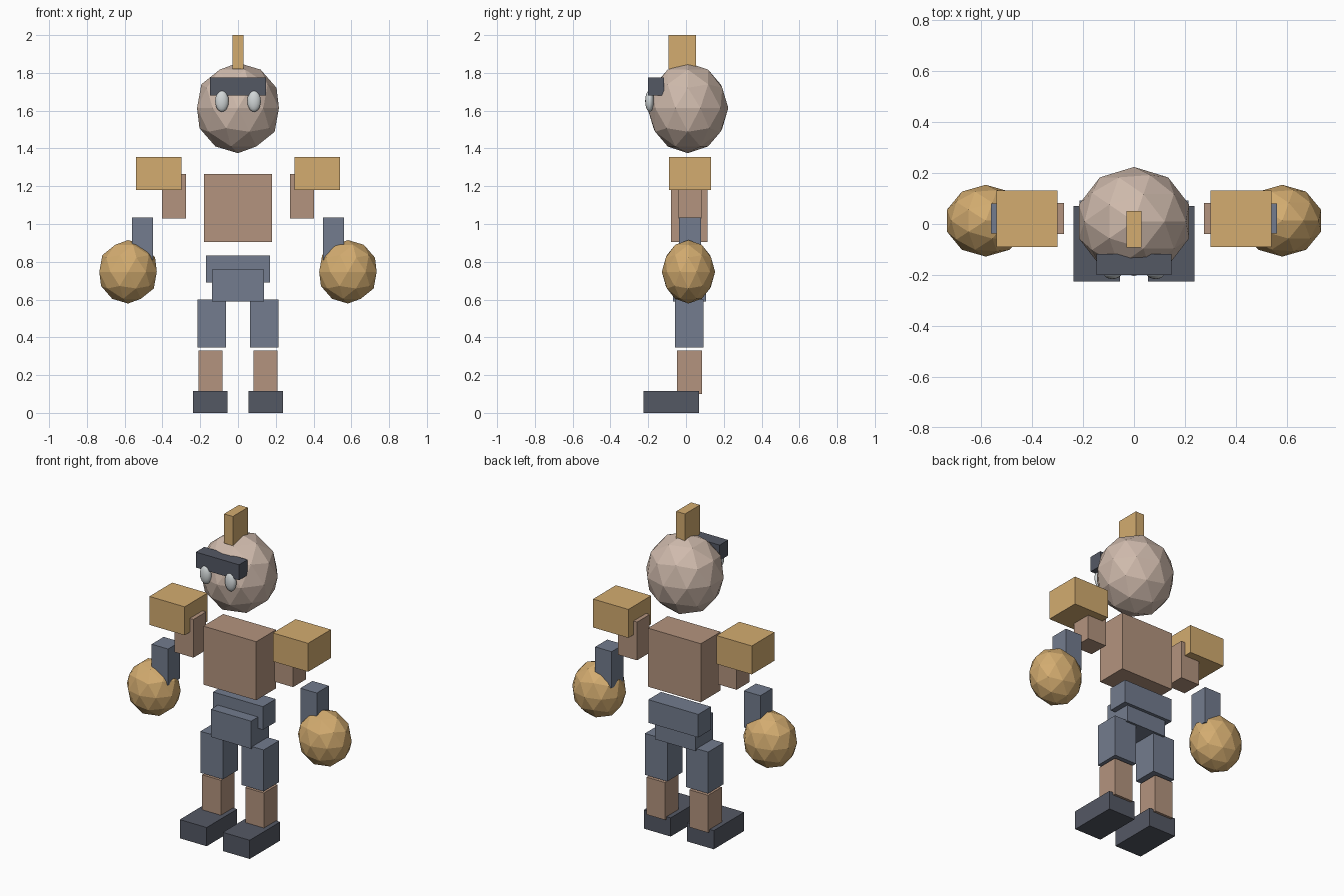
import bpy

if "Cube" in bpy.data.objects:
    bpy.data.objects.remove(bpy.data.objects["Cube"])


def srgb(h):
    c = [int(h[i:i + 2], 16) / 255 for i in (0, 2, 4)]
    return [v / 12.92 if v <= 0.04045 else ((v + 0.055) / 1.055) ** 2.4 for v in c] + [1.0]


def material(name, h):
    m = bpy.data.materials.new(name)
    m.diffuse_color = srgb(h)
    m.use_nodes = True
    m.node_tree.nodes["Principled BSDF"].inputs["Base Color"].default_value = m.diffuse_color
    return m


HEAD = material("pale_skin", "CFBAAC")
SKIN = material("tan_skin", "B4947E")
GOLD = material("gold", "D3AC70")
CLOTH = material("blue_grey_cloth", "737C8E")
DARK = material("charcoal", "545864")
EYE = material("eye_grey", "D2D7D8")


def finish(name, mat, scale):
    ob = bpy.context.object
    ob.name = name
    ob.scale = scale
    ob.data.materials.append(mat)
    bpy.ops.object.transform_apply(location=False, rotation=False, scale=True)
    return ob


def box(name, mat, x, y, z):
    """Box from its (min, max) range on each axis."""
    mid = [(a + b) / 2 for a, b in (x, y, z)]
    bpy.ops.mesh.primitive_cube_add(size=1, location=mid)
    return finish(name, mat, [b - a for a, b in (x, y, z)])


def faceted_ball(name, mat, centre, radii):
    bpy.ops.mesh.primitive_ico_sphere_add(subdivisions=2, radius=1, location=centre)
    return finish(name, mat, radii)


# Head, crest and brow band
faceted_ball("head", HEAD, (0, 0.01, 1.614), (0.228, 0.214, 0.239))
box("crest", GOLD, (-0.03, 0.03), (-0.093, 0.052), (1.82, 2.0))
box("brow_band", DARK, (-0.147, 0.147), (-0.2, -0.117), (1.68, 1.775))

# Torso, waist and hips
box("torso", SKIN, (-0.18, 0.18), (-0.08, 0.113), (0.905, 1.265))
box("waist", CLOTH, (-0.17, 0.17), (0.0, 0.124), (0.69, 0.832))
box("hips", CLOTH, (-0.137, 0.137), (-0.068, 0.105), (0.59, 0.76))

# Paired boxes: name, material, |x| range, y range, z range
PAIRS = [
    ("shoulder_pad", GOLD, (0.30, 0.54), (-0.09, 0.132), (1.18, 1.355)),
    ("upper_arm", SKIN, (0.275, 0.403), (-0.04, 0.083), (1.03, 1.265)),
    ("forearm", CLOTH, (0.45, 0.562), (-0.037, 0.08), (0.81, 1.035)),
    ("thigh", CLOTH, (0.063, 0.215), (-0.058, 0.092), (0.345, 0.6)),
    ("shin", SKIN, (0.083, 0.21), (-0.048, 0.085), (0.10, 0.33)),
    ("foot", DARK, (0.055, 0.238), (-0.226, 0.07), (0.0, 0.115)),
]

for side, s in (("left", 1), ("right", -1)):
    for name, mat, x, y, z in PAIRS:
        box(f"{side}_{name}", mat, sorted(s * v for v in x), y, z)
    # Large round fist
    faceted_ball(f"{side}_fist", GOLD, (s * 0.582, 0.013, 0.747), (0.16, 0.141, 0.168))
    # Smooth oval eye
    bpy.ops.mesh.primitive_uv_sphere_add(segments=16, ring_count=12, radius=1,
                                         location=(s * 0.085, -0.193, 1.651))
    finish(f"{side}_eye", EYE, (0.036, 0.023, 0.057))
    bpy.ops.object.shade_smooth()
